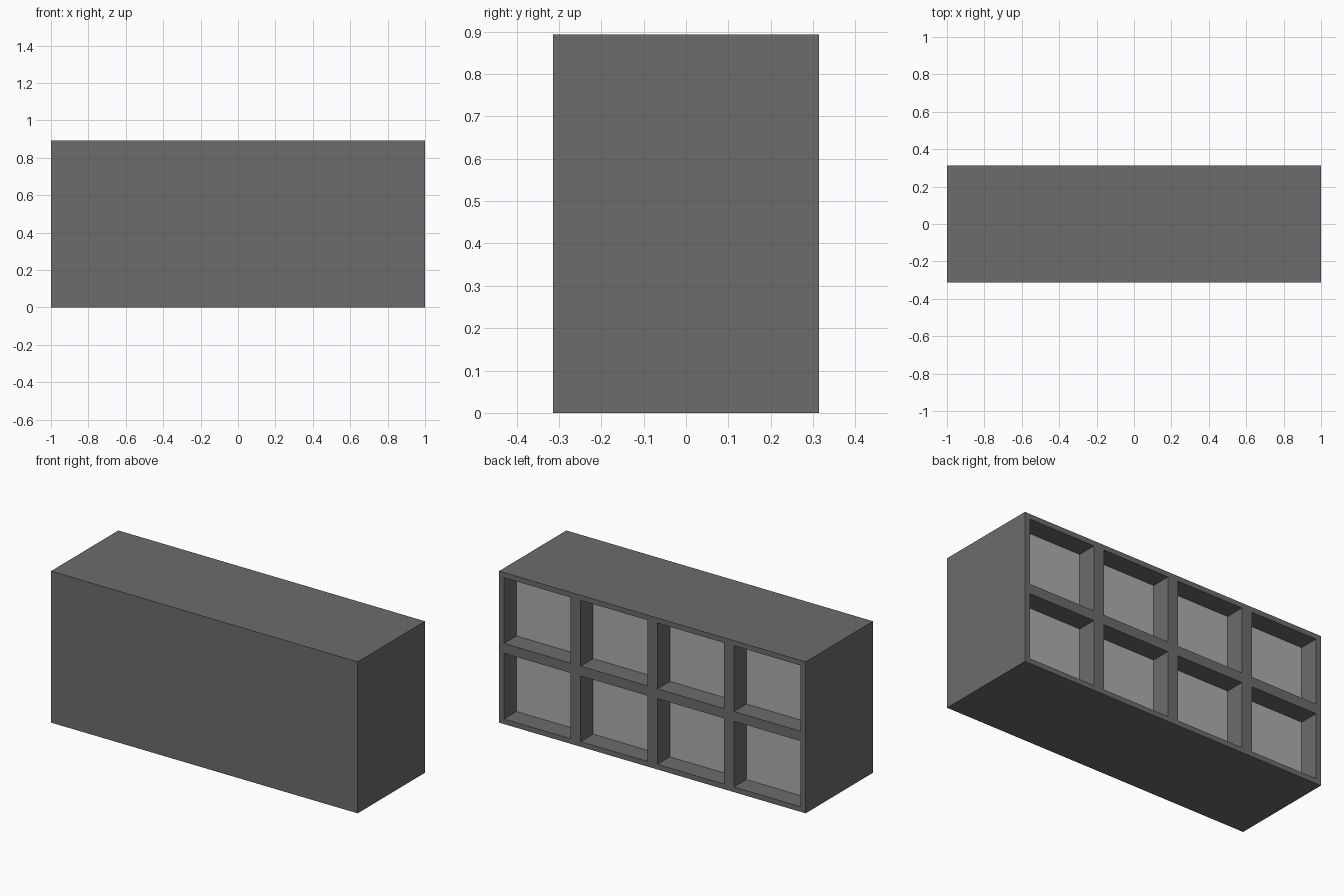
import bpy, bmesh
from mathutils import Vector

if "Cube" in bpy.data.objects:
    bpy.data.objects.remove(bpy.data.objects["Cube"])

W, D, H = 2.0, 0.627, 0.893      # overall size
EDGE, DIVIDER = 0.033, 0.066     # outer board and divider thickness
SHELF_EDGE, SHELF = 0.03, 0.058  # top/bottom boards and middle shelf
DEPTH = 0.116                    # depth of the cubbies
COLS, ROWS = 4, 2


def material(name, grey):
    mat = bpy.data.materials.new(name)
    mat.diffuse_color = (grey, grey, grey, 1)
    mat.use_nodes = True
    mat.node_tree.nodes["Principled BSDF"].inputs["Base Color"].default_value = mat.diffuse_color
    return mat


def spans(start, total, count, edge, gap):
    """Opening intervals along one axis."""
    size = (total - 2 * edge - (count - 1) * gap) / count
    return [(start + edge + i * (size + gap), start + edge + i * (size + gap) + size)
            for i in range(count)]


cols = spans(-W / 2, W, COLS, EDGE, DIVIDER)
rows = spans(0, H, ROWS, SHELF_EDGE, SHELF)

# Cabinet block
bm = bmesh.new()
bmesh.ops.create_cube(bm, size=1)
bmesh.ops.scale(bm, vec=(W, D, H), verts=bm.verts)
bmesh.ops.translate(bm, vec=(0, 0, H / 2), verts=bm.verts)


# Score the back face along every opening edge
def cut(point, normal):
    back = [f for f in bm.faces if f.normal.y > 0.9]
    geom = list({g for f in back for g in (f, *f.edges, *f.verts)})
    bmesh.ops.bisect_plane(bm, geom=geom, plane_co=point, plane_no=normal)
    bm.normal_update()


bm.normal_update()
for span in cols:
    for x in span:
        cut(Vector((x, 0, 0)), Vector((1, 0, 0)))
for span in rows:
    for z in span:
        cut(Vector((0, 0, z)), Vector((0, 0, 1)))


# Sink the cubbies
def in_opening(face):
    c = face.calc_center_median()
    return (face.normal.y > 0.9 and any(a < c.x < b for a, b in cols)
            and any(a < c.z < b for a, b in rows))


cells = [f for f in bm.faces if in_opening(f)]
panels = bmesh.ops.extrude_discrete_faces(bm, faces=cells)["faces"]
for face in panels:
    face.material_index = 1      # lighter panel inside each cubby
    bmesh.ops.translate(bm, vec=(0, -DEPTH, 0), verts=face.verts)
bmesh.ops.recalc_face_normals(bm, faces=bm.faces)

mesh = bpy.data.meshes.new("cubby_cabinet")
bm.to_mesh(mesh)
bm.free()
mesh.materials.append(material("dark_grey", 0.15))
mesh.materials.append(material("light_grey", 0.42))
cabinet = bpy.data.objects.new("cubby_cabinet", mesh)
bpy.context.collection.objects.link(cabinet)
